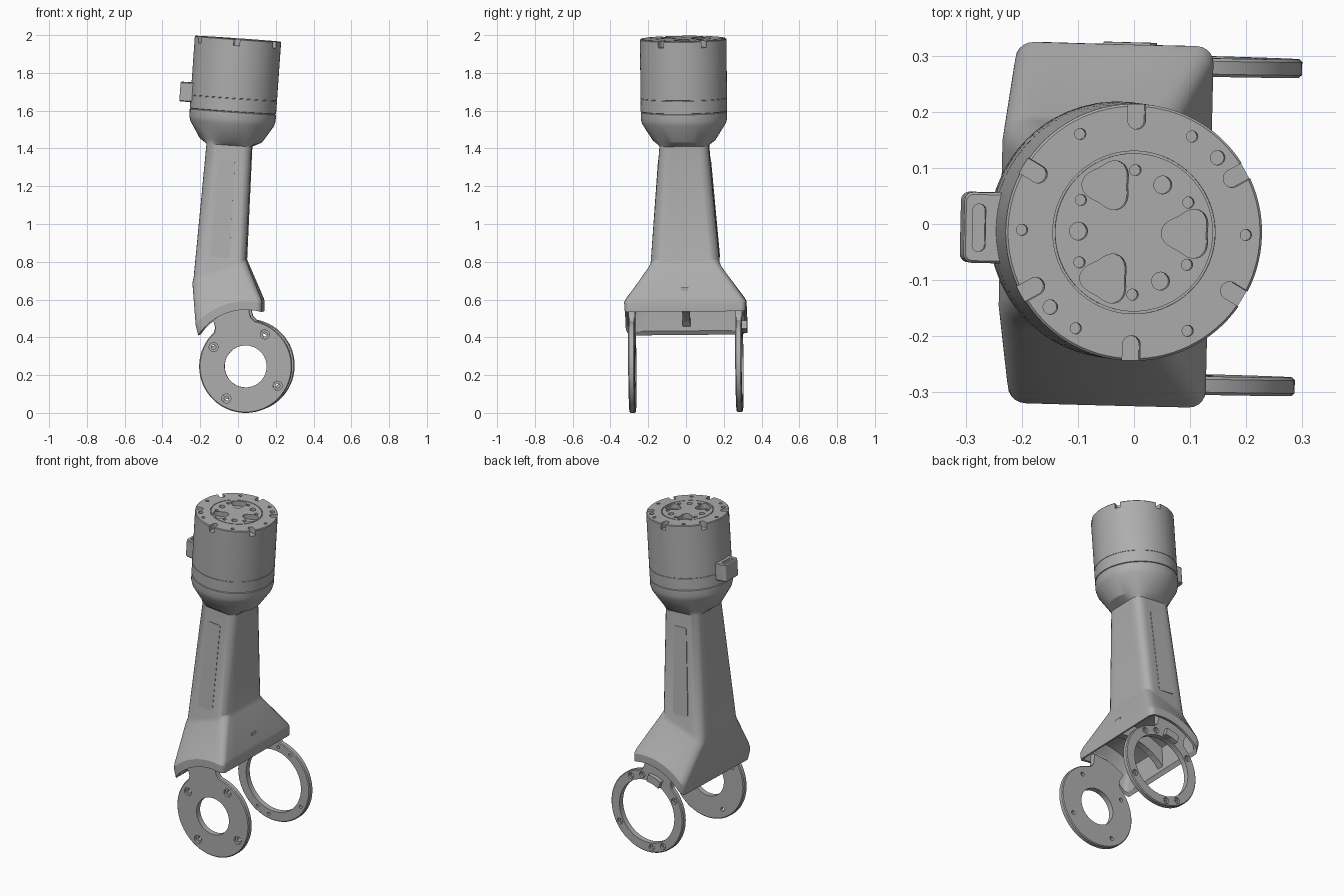
import bpy, bmesh
from math import sin, cos, pi, radians, sqrt
from mathutils import Matrix, Vector

if "Cube" in bpy.data.objects:
    bpy.data.objects.remove(bpy.data.objects["Cube"])

TOP = 1.98
# The whole link leans slightly about its top centre
LEAN = (Matrix.Translation((0, -0.015, TOP + 0.001)) @ Matrix.Rotation(radians(4), 4, 'Y')
        @ Matrix.Rotation(radians(0.6), 4, 'X') @ Matrix.Rotation(radians(-1.3), 4, 'Z')
        @ Matrix.Translation((0, 0, -TOP)))

metal = bpy.data.materials.new("light grey metal")
metal.use_nodes = True
GREY = (0.42, 0.42, 0.42, 1)
metal.diffuse_color = GREY
metal.node_tree.nodes["Principled BSDF"].inputs["Base Color"].default_value = GREY


def loft(bm, rows, caps=(True, True)):
    rings = [[bm.verts.new(p) for p in row] for row in rows]
    n = len(rings[0])
    for a, b in zip(rings, rings[1:]):
        for i in range(n):
            j = (i + 1) % n
            bm.faces.new((a[i], a[j], b[j], b[i]))
    for ring, cap in zip((rings[0], rings[-1]), caps):
        if cap:
            bm.faces.new(ring)
    return rings


def finish(name, bm):
    bmesh.ops.recalc_face_normals(bm, faces=bm.faces)
    bm.transform(LEAN)
    mesh = bpy.data.meshes.new(name)
    bm.to_mesh(mesh)
    bm.free()
    mesh.materials.append(metal)
    obj = bpy.data.objects.new(name, mesh)
    bpy.context.collection.objects.link(obj)
    return obj


def prism(bm, pts, a, b, axis):
    put = (lambda p, d: (p[0], p[1], d)) if axis == 'z' else (lambda p, d: (p[0], d, p[1]))
    loft(bm, [[put(p, a) for p in pts], [put(p, b) for p in pts]])


def cut(obj, shapes, axis):
    bm = bmesh.new()
    for pts, a, b in shapes:
        prism(bm, pts, a, b, axis)
    cutter = finish("cutter", bm)
    cutter.hide_render = True
    mod = obj.modifiers.new("cut", 'BOOLEAN')
    mod.object, mod.solver = cutter, 'EXACT'
    bpy.context.view_layer.objects.active = obj
    bpy.ops.object.modifier_apply(modifier=mod.name)
    bpy.data.objects.remove(cutter)


def smooth(obj, angle=30):
    for p in obj.data.polygons:
        p.use_smooth = True
    obj.data.set_sharp_from_angle(angle=radians(angle))


def polar(r, deg, c=(0, 0)):
    return (c[0] + r * cos(radians(deg)), c[1] + r * sin(radians(deg)))


def circle(c, r, n=20):
    return [polar(r, 360 * i / n, c) for i in range(n)]


def rounded(x0, x1, hy, r, k=5, n=8):
    """Rounded rectangle, with its straight edges subdivided."""
    corners = [(x1 - r, hy - r), (x0 + r, hy - r), (x0 + r, r - hy), (x1 - r, r - hy)]
    arcs = [[polar(r, 90 * q + 90 * i / k, c) for i in range(k + 1)]
            for q, c in enumerate(corners)]
    out = []
    for q in range(4):
        p, s = Vector(arcs[q][-1]), Vector(arcs[(q + 1) % 4][0])
        out += arcs[q] + [tuple(p.lerp(s, i / n)) for i in range(1, n)]
    return out


# Motor housing: turned cylinder with a ring groove on its end face
profile = [(0.141, TOP), (0.141, 1.974), (0.145, 1.974), (0.145, TOP), (0.225, TOP),
           (0.229, 1.976), (0.229, 1.667), (0.2275, 1.666), (0.2275, 1.664), (0.229, 1.663),
           (0.229, 1.597), (0.224, 1.595), (0.224, 1.585)]
bm = bmesh.new()
loft(bm, [[(x, y, z) for x, y in circle((0, 0), r, 96)] for r, z in profile])
housing = finish("motor_housing", bm)

# Pockets, screw holes and rim notches in the end face
shapes = []
for i in range(6):
    a = 60 * i
    shapes.append((circle(polar(0.2, a), 0.01), 1.955, 2.1))
    shapes.append((circle(polar(0.111, a + 30), 0.01), 1.955, 2.1))
    slot = [(x + (0.06 if x > 0 else 0), y) for x, y in circle((0.2, 0), 0.016, 24)]
    slot = [(x + (0.06 if x > 0.2 else 0), y) for x, y in circle((0.2, 0), 0.016, 22)]
    t = radians(a + 30)
    shapes.append(([(x * cos(t) - y * sin(t), x * sin(t) + y * cos(t)) for x, y in slot],
                   1.945, 2.1))
for a in (43, 223):
    shapes.append((circle(polar(0.2, a), 0.013), 1.955, 2.1))
for a in (0, 120, 240):
    c = polar(0.096, a)
    pocket = [polar(0.041 * (1 - 0.15 * cos(radians(3 * d))), d + a, c) for d in range(0, 360, 10)]
    shapes.append((pocket, 1.95, 2.1))
    shapes.append((circle(polar(0.099, a + 60), 0.016), 1.95, 2.1))
cut(housing, shapes, 'z')
smooth(housing)

# Side clip on the housing, with a vertical slot
bm = bmesh.new()
prof = rounded(-0.286, -0.2, 0.063, 0.015)
inner = rounded(-0.283, -0.2, 0.059, 0.013)
loft(bm, [[(x, y, z) for x, y in p] for p, z in
          ((inner, 1.628), (prof, 1.633), (prof, 1.727), (inner, 1.732))])
clip = finish("side_clip", bm)
cut(clip, [(rounded(-0.271, -0.248, 0.042, 0.01), 1.71, 1.8)], 'z')
smooth(clip)

# Arm body: collar, faceted shaft and flared saddle above the joint
JX, JZ = 0.168, 0.255


def arc(radius):
    return lambda x: JZ + sqrt(radius ** 2 - (x - JX) ** 2)


neck = rounded(-0.126, 0.114, 0.13, 0.05)


def collar(r, z):
    return [(*(Vector(p).normalized() * r), z) for p in neck]


def section(x0, x1, hy, r, height):
    return [(x, y, height(x)) for x, y in rounded(x0, x1, hy, r)]


rows = [collar(0.224, 1.594), collar(0.229, 1.591), collar(0.229, 1.555), collar(0.222, 1.53),
        collar(0.165, 1.44),
        section(-0.126, 0.114, 0.13, 0.05, lambda x: 1.415),
        section(-0.143, 0.127, 0.183, 0.05, lambda x: 0.765 + 0.4 * x),
        section(-0.147, 0.138, 0.193, 0.045, lambda x: 0.735 + 0.42 * x),
        section(-0.116, 0.226, 0.31, 0.03, arc(0.365)),
        section(-0.112, 0.232, 0.322, 0.03, arc(0.345)),
        section(-0.094, 0.233, 0.322, 0.03, arc(0.3)),
        section(-0.08, 0.219, 0.308, 0.02, arc(0.3)),
        section(-0.085, 0.205, 0.29, 0.02, arc(0.355)),
        section(-0.085, 0.19, 0.24, 0.02, arc(0.4))]
bm = bmesh.new()
last = loft(bm, rows, (True, False))[-1]
hub = bm.verts.new((0.05, 0, arc(0.4)(0.05)))
for i, v in enumerate(last):
    bm.faces.new((v, last[(i + 1) % len(last)], hub))
smooth(finish("arm_body", bm), 25)

# Stiffening rib under the saddle
xs = [-0.085 + 0.29 * i / 10 for i in range(11)]
rib = [(x, arc(0.315)(x)) for x in xs] + [(x, arc(0.42)(x)) for x in reversed(xs)]
bm = bmesh.new()
prism(bm, rib, -0.02, 0.02, 'y')
finish("saddle_rib", bm)

# Thin inlaid panels on the front and back faces of the shaft
for name, side in (("front_panel", -1), ("back_panel", 1)):
    bm = bmesh.new()
    outline = [(u * (0.042 + 0.009 * (0.5 - v)) / 0.045 - 0.01, 1.077 + 0.515 * v)
               for u, v in [(a, b / 0.515) for a, b in rounded(-0.045, 0.045, 0.2575, 0.012)]]
    loft(bm, [[(x, side * (0.13 + (1.415 - z) * 0.0815 + d), z) for x, z in outline]
              for d in (-0.003, 0.003)])
    smooth(finish(name, bm))

# Joint rings, each with a tab up into the saddle
tab = [(137, 0.246), (132, 0.262), (130, 0.285), (129, 0.335), (110, 0.335),
       (91, 0.335), (90, 0.285), (88, 0.262), (83, 0.246)]


def joint_ring(name, side, hole, screws):
    def outline(inset):
        pts = [(a, r - inset) for a, r in tab]
        pts += [(83 - 306 * i / 72, 0.246 - inset) for i in range(1, 72)]
        return [polar(r, a, (JX, JZ)) for a, r in pts]
    bm = bmesh.new()
    loft(bm, [[(x, side * y, z) for x, z in outline(inset)] for inset, y in
              ((0.005, 0.267), (0, 0.272), (0, 0.295), (0.005, 0.3))])
    ring = finish(name, bm)
    mid = 0.198 if hole < 0.15 else 0.216
    spots = [polar(mid, a, (JX, JZ)) for a in screws]
    size = 0.024 if hole < 0.15 else 0.018
    cut(ring, [(circle(s, size), side * 0.286, side * 0.32) for s in spots], 'y')
    cut(ring, [(circle(s, size / 2), side * 0.25, side * 0.32) for s in spots]
        + [(circle((JX, JZ), hole, 72), side * 0.25, side * 0.32)], 'y')
    smooth(ring)


joint_ring("front_joint_ring", -1, 0.111, (63, 153, 243, 333))
joint_ring("back_joint_ring", 1, 0.188, (63, 85, 153, 243, 265, 333))

# Small locating block on the back ring
bm = bmesh.new()
block = [polar(r, a, (JX, JZ)) for r, a in
         ((0.196, 98), (0.196, 111), (0.196, 123), (0.24, 121), (0.24, 111), (0.24, 100))]
prism(bm, block, 0.285, 0.325, 'y')
finish("locating_block", bm)
